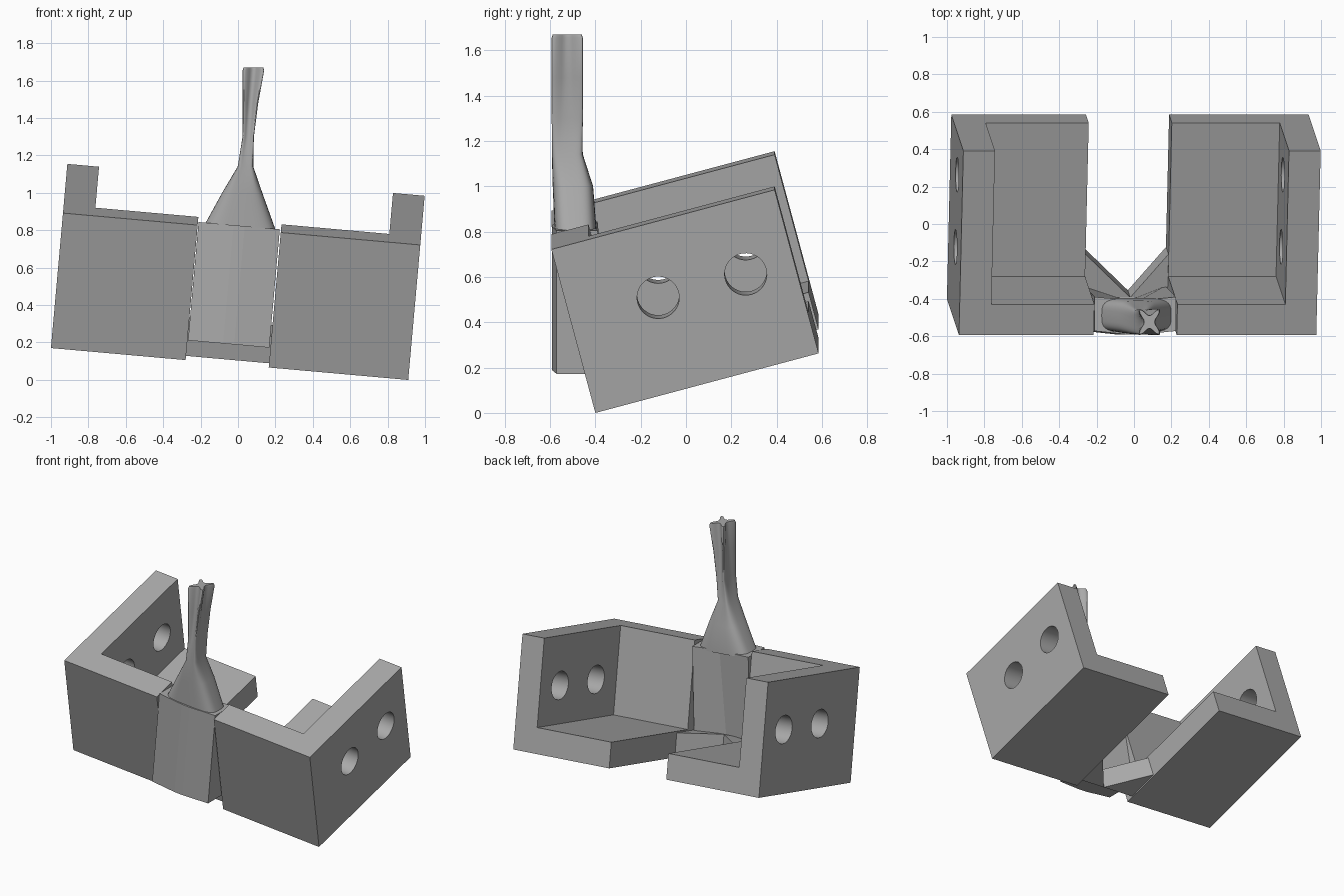
import bpy, bmesh, math
from mathutils import Matrix, Vector

cube = bpy.data.objects.get("Cube")
if cube:
    bpy.data.objects.remove(cube, do_unlink=True)

grey = bpy.data.materials.new("plain grey")
grey.use_nodes = True
grey.diffuse_color = (0.4, 0.4, 0.4, 1)
grey.node_tree.nodes["Principled BSDF"].inputs["Base Color"].default_value = (0.4, 0.4, 0.4, 1)

ROLL = Matrix.Rotation(math.radians(5.1), 4, 'Y')
TILT = Matrix.Translation((-0.045, -0.4, 0.085)) @ ROLL @ Matrix.Rotation(math.radians(15), 4, 'X')
HALF, LENGTH, HEIGHT, WALL = 0.959, 1.02, 0.75, 0.17


def add(name, bm, matrix=Matrix()):
    bmesh.ops.transform(bm, matrix=matrix, verts=bm.verts)
    bmesh.ops.recalc_face_normals(bm, faces=bm.faces)
    mesh = bpy.data.meshes.new(name)
    bm.to_mesh(mesh)
    bm.free()
    mesh.materials.append(grey)
    obj = bpy.data.objects.new(name, mesh)
    bpy.context.collection.objects.link(obj)
    return obj


def loft(rings):
    """Skin closed rings of points and cap both ends."""
    bm = bmesh.new()
    loops = [[bm.verts.new(p) for p in ring] for ring in rings]
    n = len(loops[0])
    for a, b in zip(loops, loops[1:]):
        for i in range(n):
            j = (i + 1) % n
            bm.faces.new((a[i], a[j], b[j], b[i]))
    bm.faces.new(loops[0])
    bm.faces.new(loops[-1])
    return bm


def prism(outline, z0, z1):
    return loft([[(x, y, z) for x, y in outline] for z in (z0, z1)])


def box(x0, x1, y0, y1, z0, z1):
    return prism([(x0, y0), (x1, y0), (x1, y1), (x0, y1)], z0, z1)


def cut(obj, cutter):
    mod = obj.modifiers.new("cut", 'BOOLEAN')
    mod.operation, mod.solver, mod.object = 'DIFFERENCE', 'EXACT', cutter
    bpy.context.view_layer.objects.active = obj
    bpy.ops.object.modifier_apply(modifier=mod.name)
    bpy.data.objects.remove(cutter, do_unlink=True)


def smooth(obj, angle):
    bpy.ops.object.select_all(action='DESELECT')
    obj.select_set(True)
    bpy.context.view_layer.objects.active = obj
    bpy.ops.object.shade_smooth_by_angle(angle=math.radians(angle))


# Corner brackets: floor, front wall and outer wall with two holes
for side, s, inner in (("left", 1, 0.21), ("right", -1, 0.236)):
    bracket = add(side + "_bracket", box(s * inner, s * HALF, 0, LENGTH, 0, HEIGHT), TILT)
    cut(bracket, add("pocket", box(s * (inner - 0.2), s * (HALF - WALL), WALL, LENGTH + 0.2,
                                   WALL, HEIGHT + 0.2), TILT))
    for y in (0.4, 0.8):
        bm = bmesh.new()
        bmesh.ops.create_cone(bm, cap_ends=True, segments=40, radius1=0.093, radius2=0.093, depth=0.5)
        place = Matrix.Translation((s * HALF, y, 0.422)) @ Matrix.Rotation(math.pi / 2, 4, 'Y')
        cut(bracket, add("hole", bm, TILT @ place))
    smooth(bracket, 30)
    # Triangular gusset joining the floor to the centre
    add(side + "_gusset", prism([(s * inner, 0.29), (0.01, 0.05), (s * inner, 0.05)], 0.01, WALL - 0.01), TILT)

# Centre panel with a ridge in front and a shallow valley behind
def panel_ring(z, back):
    w = 0.218
    return [(-w, -0.572, z), (-0.03, -0.592, z), (0.03, -0.592, z), (w, -0.572, z),
            (w, back, z), (0.02, -0.41, z), (-w, back, z)]


add("centre_panel", loft([panel_ring(0, -0.33), panel_ring(0.635, -0.39)]),
    Matrix.Translation((-0.05, 0, 0.192)) @ ROLL)

# Tapering neck that becomes a four-lobed stalk
def lobed_ring(z, x0, x1, y0, y1, groove):
    pts = []
    for i in range(48):
        a = 2 * math.pi * i / 48
        c, s = math.cos(a), math.sin(a)
        r = 1 - groove * math.cos(2 * a) ** 2
        pts.append((r * math.copysign(abs(c) ** 0.55, c), r * math.copysign(abs(s) ** 0.55, s)))
    m = max(p[0] for p in pts)
    cx, cy, hx, hy = (x0 + x1) / 2, (y0 + y1) / 2, (x1 - x0) / 2 / m, (y1 - y0) / 2 / m
    return [(cx + hx * x, cy + hy * y, z - 0.1 * (cx + hx * x) * max(0, 1 - z) * 5) for x, y in pts]


stalk = add("stalk", loft([
    lobed_ring(0.81, -0.18, 0.205, -0.58, -0.395, 0),
    lobed_ring(1.0, -0.085, 0.13, -0.588, -0.41, 0),
    lobed_ring(1.14, -0.002, 0.082, -0.592, -0.455, 0.05),
    lobed_ring(1.3, 0.024, 0.085, -0.593, -0.455, 0.3),
    lobed_ring(1.48, 0.025, 0.108, -0.593, -0.455, 0.5),
    lobed_ring(1.655, 0.025, 0.14, -0.593, -0.455, 0.55),
    lobed_ring(1.67, 0.03, 0.135, -0.588, -0.46, 0.55)]))
smooth(stalk, 40)
